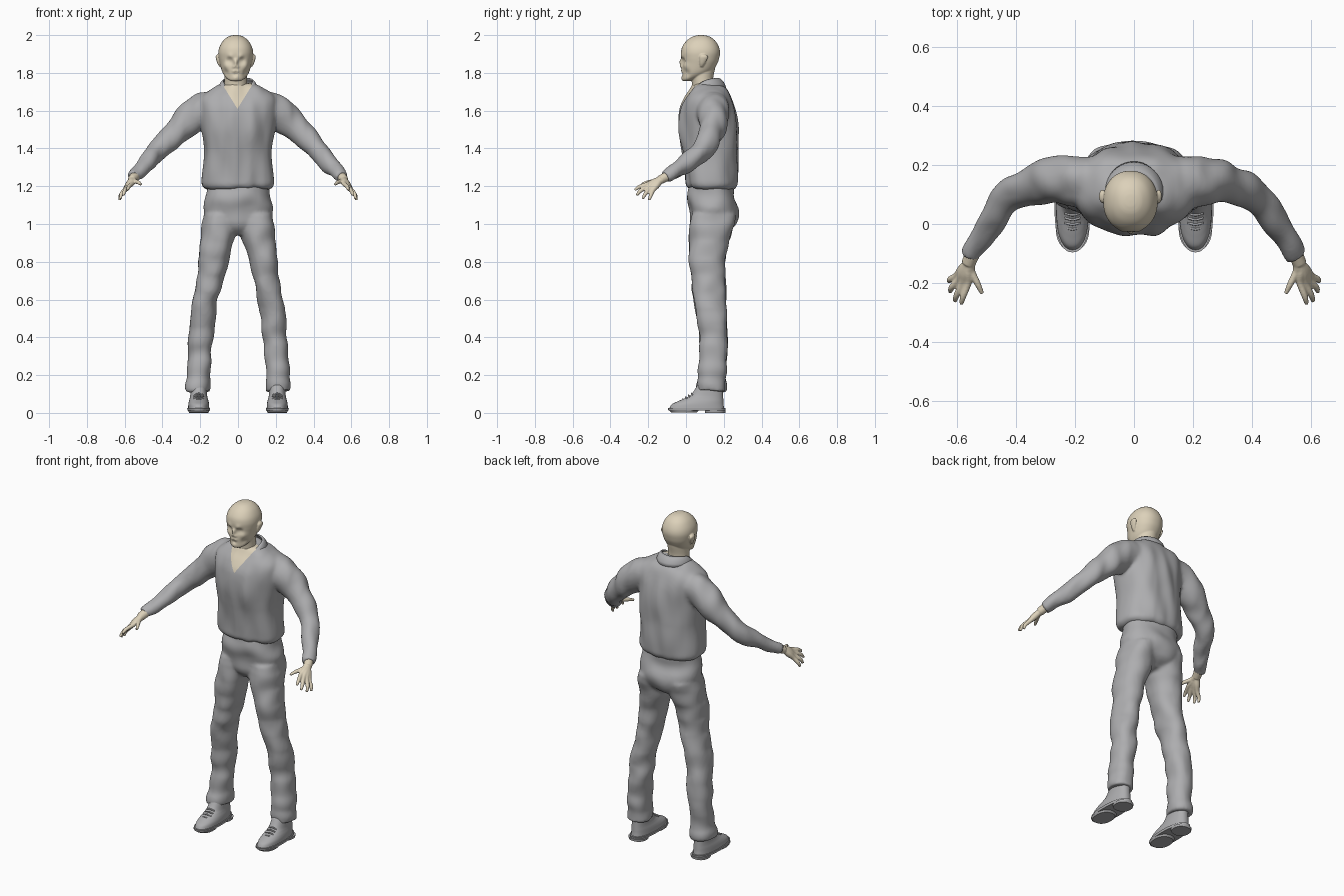
import bpy, bmesh
from math import sin, cos, pi, exp, copysign
from mathutils import Vector, noise

cube = bpy.data.objects.get("Cube")
if cube:
    bpy.data.objects.remove(cube, do_unlink=True)


def material(name, rgb):
    mat = bpy.data.materials.new(name)
    mat.use_nodes = True
    mat.diffuse_color = (*rgb, 1)
    mat.node_tree.nodes["Principled BSDF"].inputs["Base Color"].default_value = (*rgb, 1)
    return mat


grey = material("cloth grey", (0.42, 0.42, 0.43))
skin = material("skin", (0.72, 0.64, 0.49))


def catmull(a, b, c, d, t):
    return 0.5 * (2 * b + (c - a) * t + (2 * a - 5 * b + 4 * c - d) * t * t
                  + (3 * b - a - 3 * c + d) * t ** 3)


def loft(bm, rings, upright=True, side=1, segs=40, steps=6, power=2.3):
    """Smooth closed tube; each ring is x, y, z, half width, half depth."""
    keys = [Vector(r if len(r) == 5 else (*r, r[-1])) for r in rings]
    keys = [2 * keys[0] - keys[1]] + keys + [2 * keys[-1] - keys[-2]]
    path = [catmull(*keys[i:i + 4], k / steps)
            for i in range(len(keys) - 3) for k in range(steps)] + [keys[-2]]
    loops = []
    for i, p in enumerate(path):
        u, w = Vector((1, 0, 0)), Vector((0, 1, 0))
        if not upright:
            t = Vector(path[min(i + 1, len(path) - 1)][:3]) - Vector(path[max(i - 1, 0)][:3])
            u = t.cross(Vector((0, 0, 1))).normalized()
            w = u.cross(t).normalized()
        ring = []
        for k in range(segs):
            a = 2 * pi * k / segs
            cu = copysign(abs(cos(a)) ** (2 / power), cos(a))
            cw = copysign(abs(sin(a)) ** (2 / power), sin(a))
            co = Vector(p[:3]) + u * cu * p[3] + w * cw * p[4]
            co.x *= side
            ring.append(bm.verts.new(co))
        loops.append(ring)
    for lo, hi in zip(loops, loops[1:]):
        for k in range(segs):
            bm.faces.new((lo[k - 1], lo[k], hi[k], hi[k - 1]))
    bm.faces.new(loops[0])
    bm.faces.new(loops[-1])


def sculpt(bm, bumps):
    """Soft pushes: centre, radius and push; a mirrored one follows when off centre."""
    for centre, radius, push in bumps:
        for s in ((1, -1) if centre[0] else (1,)):
            c, d = Vector(centre), Vector(push)
            c.x, d.x = HEAD_X + s * c.x, s * d.x
            for v in bm.verts:
                v.co += d * exp(-(v.co - c).length_squared / radius ** 2)


def finish(name, bm, mats, voxel=0, smooth=0, wrinkle=0, stretch=(1, 1, 1)):
    """Fuse overlapping volumes, add soft cloth folds, make the object."""
    bmesh.ops.recalc_face_normals(bm, faces=bm.faces)
    mesh = bpy.data.meshes.new(name)
    bm.to_mesh(mesh)
    bm.free()
    obj = bpy.data.objects.new(name, mesh)
    bpy.context.collection.objects.link(obj)
    if voxel:
        fuse = obj.modifiers.new("fuse", "REMESH")
        fuse.mode, fuse.voxel_size = "VOXEL", voxel
        relax = obj.modifiers.new("relax", "SMOOTH")
        relax.iterations = smooth
        baked = bpy.data.meshes.new_from_object(obj.evaluated_get(bpy.context.evaluated_depsgraph_get()))
        obj.modifiers.clear()
        obj.data = baked
        baked.name = name
    offsets = [v.normal * wrinkle * noise.noise(Vector(a * b for a, b in zip(v.co, stretch)))
               for v in obj.data.vertices]
    for v, off in zip(obj.data.vertices, offsets):
        v.co += off
    obj.data.materials.clear()
    for mat in mats:
        obj.data.materials.append(mat)
    obj.data.shade_smooth()
    return obj


# Head and neck
HEAD_X = -0.012
bm = bmesh.new()
skull = [(1.757, 0.005, 0.025, 0.018), (1.766, 0.015, 0.042, 0.032), (1.785, 0.04, 0.06, 0.058),
         (1.81, 0.06, 0.073, 0.08), (1.85, 0.073, 0.084, 0.093), (1.88, 0.076, 0.09, 0.1),
         (1.91, 0.077, 0.092, 0.103), (1.94, 0.077, 0.085, 0.096), (1.97, 0.079, 0.067, 0.076),
         (1.99, 0.08, 0.043, 0.049), (1.998, 0.08, 0.022, 0.025), (2.0, 0.08, 0.004, 0.005)]
loft(bm, [(HEAD_X, y, z, rx, ry) for z, y, rx, ry in skull], segs=96, steps=8, power=2.15)
sculpt(bm, [((0.034, -0.02, 1.864), 0.017, (0, 0.014, 0)),        # eye sockets
            ((0.034, -0.01, 1.863), 0.009, (0, -0.008, 0)),       # eyeballs
            ((0.03, -0.025, 1.885), 0.016, (0, -0.007, 0)),       # brows
            ((0, -0.025, 1.862), 0.011, (0, -0.014, 0)),          # nose bridge
            ((0, -0.03, 1.845), 0.012, (0, -0.018, 0)),
            ((0, -0.035, 1.832), 0.011, (0, -0.017, 0)),          # nose tip
            ((0.013, -0.025, 1.831), 0.008, (0, -0.01, 0)),       # nostrils
            ((0.05, 0.0, 1.838), 0.02, (0.003, -0.005, 0)),       # cheekbones
            ((0.05, 0.005, 1.8), 0.02, (-0.005, 0.005, 0)),
            ((0, -0.02, 1.811), 0.013, (0, -0.006, 0)),           # lips
            ((0.014, -0.02, 1.809), 0.008, (0, -0.004, 0)),
            ((0, -0.025, 1.805), 0.004, (0, 0.005, 0)),
            ((0, -0.02, 1.792), 0.009, (0, 0.006, 0)),
            ((0, -0.01, 1.773), 0.017, (0, -0.009, 0))])          # chin
loft(bm, [(HEAD_X, 0.1, 1.66, 0.065), (HEAD_X, 0.087, 1.75, 0.06, 0.056),
          (HEAD_X, 0.085, 1.83, 0.062, 0.07)], power=2)
for s in (1, -1):                                                 # ears
    ear = [(0.078, 0.082, 1.832, 0.008, 0.008), (0.086, 0.086, 1.848, 0.01, 0.014),
           (0.094, 0.092, 1.872, 0.01, 0.021), (0.096, 0.094, 1.888, 0.01, 0.021),
           (0.092, 0.09, 1.899, 0.006, 0.011)]
    loft(bm, [(x + s * HEAD_X, *rest) for x, *rest in ear], side=s, segs=24, power=2)
finish("head", bm, [skin], voxel=0.0035, smooth=3)

# Shirt body and sleeves
bm = bmesh.new()
loft(bm, [(0, 0.135, 1.185, 0.163, 0.118), (0, 0.135, 1.205, 0.184, 0.134), (0, 0.133, 1.25, 0.186, 0.138),
          (0, 0.125, 1.38, 0.18, 0.147), (0, 0.117, 1.5, 0.188, 0.158), (0, 0.117, 1.6, 0.2, 0.148),
          (0, 0.121, 1.665, 0.2, 0.126), (0, 0.123, 1.71, 0.15, 0.1), (0, 0.112, 1.74, 0.085, 0.074),
          (0, 0.108, 1.752, 0.066, 0.06)], segs=64, power=2.4)
for s in (1, -1):
    loft(bm, [(0.1, 0.145, 1.62, 0.08), (0.2, 0.145, 1.6, 0.088), (0.28, 0.145, 1.53, 0.076),
              (0.36, 0.12, 1.455, 0.062), (0.435, 0.075, 1.38, 0.055), (0.5, -0.02, 1.305, 0.045),
              (0.552, -0.11, 1.247, 0.035)], upright=False, side=s, power=2)
shirt = finish("shirt", bm, [grey, skin], voxel=0.009, smooth=8, wrinkle=0.014, stretch=(14, 11, 5))

# Open neck: two cuts form a V that shows the chest
NECK = Vector((-0.003, 0, 1.61))
bm = bmesh.new()
bm.from_mesh(shirt.data)
for s in (1, -1):
    near = [f for f in bm.faces if f.calc_center_median().y < 0.1 and f.calc_center_median().z > 1.58]
    geom = set(near) | {e for f in near for e in f.edges} | {v for f in near for v in f.verts}
    bmesh.ops.bisect_plane(bm, geom=list(geom), plane_co=NECK, plane_no=(s, 0, -0.62))
for f in bm.faces:
    c = f.calc_center_median() - NECK
    if c.y < 0.1 and abs(c.x) < 0.62 * c.z:
        f.material_index = 1
bm.to_mesh(shirt.data)
bm.free()

# Folded collar
bm = bmesh.new()
rows, turns = 4, 36
grid = []
for i in range(turns + 1):
    t = 2 * i / turns - 1
    a = t * 0.83 * pi
    top = Vector((0.076 * sin(a), 0.1 + 0.073 * cos(a), 1.77 - 0.1 * t ** 4))
    low = Vector((0.1 * sin(a), 0.1 + 0.108 * cos(a), 1.722 - 0.058 * t ** 4))
    crease = (top + low) / 2 + Vector((0.008 * sin(a), 0.008 * cos(a), 0.012))
    grid.append([bm.verts.new((1 - k) ** 2 * top + 2 * k * (1 - k) * crease + k * k * low)
                 for k in (j / rows for j in range(rows + 1))])
for a, b in zip(grid, grid[1:]):
    for j in range(rows):
        bm.faces.new((a[j], a[j + 1], b[j + 1], b[j]))
collar = finish("collar", bm, [grey])
thick = collar.modifiers.new("thickness", "SOLIDIFY")
thick.thickness, thick.offset = 0.008, 0

# Trousers
bm = bmesh.new()
loft(bm, [(0, 0.13, 0.945, 0.07, 0.06), (0, 0.143, 0.99, 0.15, 0.11), (0, 0.148, 1.07, 0.182, 0.13),
          (0, 0.135, 1.15, 0.165, 0.122), (0, 0.135, 1.22, 0.157, 0.115)], segs=56)
leg = [(0.214, 0.133, 0.115, 0.064, 0.076), (0.214, 0.135, 0.15, 0.066, 0.077),
       (0.21, 0.14, 0.19, 0.061, 0.07), (0.207, 0.143, 0.25, 0.062, 0.07),
       (0.196, 0.145, 0.4, 0.065, 0.076), (0.178, 0.13, 0.56, 0.066, 0.082),
       (0.148, 0.117, 0.7, 0.07, 0.09), (0.123, 0.115, 0.85, 0.082, 0.098),
       (0.105, 0.13, 0.95, 0.091, 0.112), (0.092, 0.145, 1.05, 0.09, 0.12)]
for s in (1, -1):
    loft(bm, leg, side=s, power=2.2)
finish("trousers", bm, [grey], voxel=0.009, smooth=6, wrinkle=0.013, stretch=(9, 9, 11))

# Shoes: upper, welt, heel and laces
for s, label in ((1, "left"), (-1, "right")):
    bm = bmesh.new()
    profile = [(0.022, 0.056, 0.056, 0.146), (0.045, 0.062, 0.055, 0.137), (0.062, 0.078, 0.052, 0.12),
               (0.08, 0.098, 0.047, 0.099), (0.1, 0.113, 0.044, 0.083), (0.15, 0.128, 0.042, 0.066)]
    loft(bm, [(0.208, y, z, rx, ry) for z, y, rx, ry in profile], side=s)
    finish(label + "_shoe_upper", bm, [grey])
    bm = bmesh.new()
    loft(bm, [(0.208, 0.057, 0.012, 0.059, 0.15), (0.208, 0.057, 0.026, 0.061, 0.153)], side=s, steps=1)
    loft(bm, [(0.208, 0.155, 0, 0.052, 0.053), (0.208, 0.155, 0.014, 0.054, 0.055)], side=s, steps=1)
    loft(bm, [(0.208, -0.01, 0.002, 0.052, 0.068), (0.208, -0.01, 0.014, 0.057, 0.08)], side=s, steps=1)
    sole = finish(label + "_shoe_sole", bm, [grey])
    bpy.context.view_layer.objects.active = sole
    sole.select_set(True)
    bpy.ops.object.shade_smooth_by_angle()
    sole.select_set(False)
    bm = bmesh.new()
    for i in range(4):
        y, z = -0.018 + 0.016 * i, 0.073 + 0.01 * i
        loft(bm, [(0.208 + dx, y + abs(dx) / 4, z - abs(dx) / 3, 0.004) for dx in (-0.026, 0, 0.026)],
             upright=False, side=s, segs=8)
    finish(label + "_shoe_laces", bm, [grey])

# Hands: palm, four fingers and thumb
fingers = [((0.562, -0.2, 1.212), (0.578, -0.245, 1.198), (0.585, -0.272, 1.18)),
           ((0.58, -0.2, 1.2), (0.6, -0.24, 1.176), (0.606, -0.262, 1.152)),
           ((0.593, -0.19, 1.188), (0.617, -0.215, 1.16), (0.622, -0.23, 1.133)),
           ((0.6, -0.175, 1.178), (0.622, -0.187, 1.15), (0.626, -0.195, 1.126)),
           ((0.548, -0.165, 1.228), (0.528, -0.205, 1.22), (0.514, -0.235, 1.21))]
for s, label in ((1, "left"), (-1, "right")):
    bm = bmesh.new()
    wrist, heel = Vector((0.542, -0.09, 1.258)), Vector((0.561, -0.135, 1.234))
    loft(bm, [(*wrist, 0.026), (*heel, 0.024)], upright=False, side=s, segs=20, power=2)
    for root, joint, tip in fingers:
        mid = heel.lerp(Vector(root), 0.5)
        loft(bm, [(*heel, 0.017), (*mid, 0.018), (*root, 0.0125), (*joint, 0.0105), (*tip, 0.007)],
             upright=False, side=s, segs=16, power=2)
    finish(label + "_hand", bm, [skin], voxel=0.004, smooth=3)
